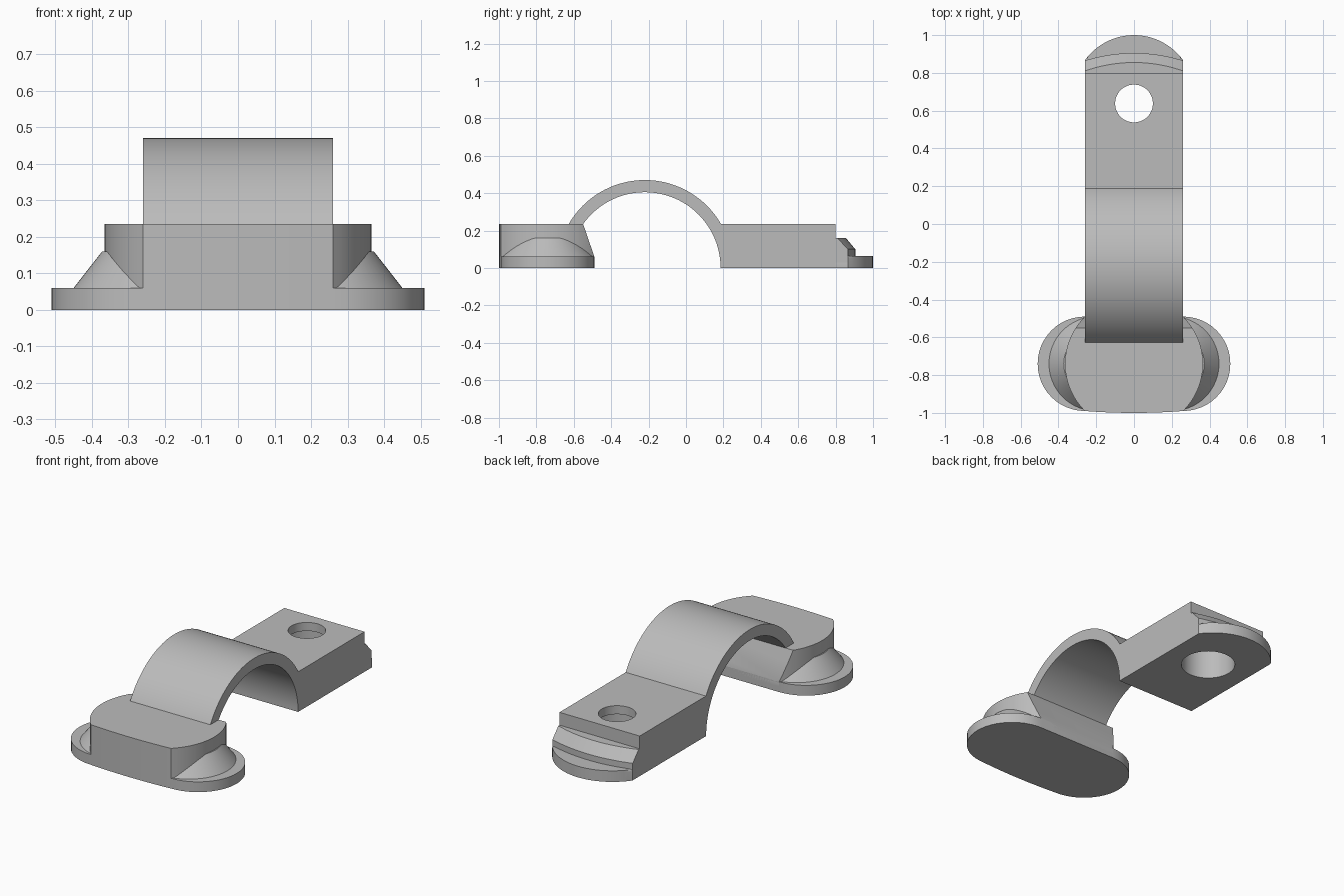
import bpy, bmesh
from math import atan2, sin, cos, pi
from mathutils import Vector

if "Cube" in bpy.data.objects:
    bpy.data.objects.remove(bpy.data.objects["Cube"])

grey = bpy.data.materials.new("plain grey")
grey.use_nodes = True
grey.diffuse_color = (0.5, 0.5, 0.5, 1)
grey.node_tree.nodes["Principled BSDF"].inputs["Base Color"].default_value = (0.5, 0.5, 0.5, 1)


def arc(p, q, sag, n=24):
    """Points from p to q, bulging by sag to the right of travel."""
    p, q = Vector(p), Vector(q)
    c = (q - p).length
    u = (q - p) / c
    out = Vector((u.y, -u.x))
    r = (c * c / 4 + sag * sag) / (2 * sag)
    a = 2 * atan2(2 * sag, c)
    mid = (p + q) / 2
    angles = [a * (2 * i / n - 1) for i in range(n + 1)]
    return [mid + u * r * sin(t) + out * (r * cos(t) - r + sag) for t in angles]


def circle(x, y, r, n=64):
    return [Vector((x + r * cos(2 * pi * i / n), y + r * sin(2 * pi * i / n))) for i in range(n)]


def at(outline, z):
    return [(p.x, p.y, z) for p in outline]


def loft(name, layers, round_top=0, cut=None):
    """Closed solid through matching rings, with optional rounded rim and planar cut."""
    bm = bmesh.new()
    rings = [[bm.verts.new(p) for p in ring] for ring in layers]
    n = len(rings[0])
    bm.faces.new(rings[0])
    bm.faces.new(rings[-1])
    for a, b in zip(rings, rings[1:]):
        for i in range(n):
            j = (i + 1) % n
            bm.faces.new((a[i], a[j], b[j], b[i]))
    if round_top:
        top = set(rings[-1])
        rim = [e for e in bm.edges if set(e.verts) <= top]
        bmesh.ops.bevel(bm, geom=rim, offset=round_top, segments=3, profile=0.5, affect='EDGES')
    if cut:
        res = bmesh.ops.bisect_plane(bm, geom=bm.verts[:] + bm.edges[:] + bm.faces[:],
                                     plane_co=cut[0], plane_no=cut[1], clear_outer=True)
        edges = [g for g in res["geom_cut"] if isinstance(g, bmesh.types.BMEdge)]
        bmesh.ops.holes_fill(bm, edges=edges)
    bmesh.ops.recalc_face_normals(bm, faces=bm.faces)
    mesh = bpy.data.meshes.new(name)
    bm.to_mesh(mesh)
    bm.free()
    mesh.materials.append(grey)
    ob = bpy.data.objects.new(name, mesh)
    bpy.context.collection.objects.link(ob)
    return ob


def smooth(ob):
    bpy.ops.object.select_all(action='DESELECT')
    ob.select_set(True)
    bpy.context.view_layer.objects.active = ob
    bpy.ops.object.shade_smooth_by_angle(angle=0.5)


W = 0.26      # half width of the strap
H = 0.235     # height of both mounting blocks
MID = -0.22   # centre of the arch


# Strap: arch running into the rear mounting block
def ring_points(r, start, end, n=48):
    return [(MID + r * cos(start + (end - start) * i / n),
             r * sin(start + (end - start) * i / n)) for i in range(n + 1)]


outer = ring_points(0.47, pi / 6, pi - 0.42)
inner = ring_points(0.405, pi - 0.49, 0)
profile = outer + inner + [(0.8, 0), (0.8, H)]
strap = loft("strap_and_rear_block", [[(x, y, z) for y, z in profile] for x in (-W, W)])

# Screw hole, wider from below
bore = [(0.148, -0.1), (0.148, 0.185), (0.1, 0.185), (0.1, 0.3)]
cutter = loft("screw_hole_cutter", [at(circle(0, 0.638, r), z) for r, z in bore])
cutter.hide_render = True
mod = strap.modifiers.new("screw_hole", 'BOOLEAN')
mod.operation = 'DIFFERENCE'
mod.solver = 'EXACT'
mod.object = cutter
bpy.context.view_layer.objects.active = strap
bpy.ops.object.modifier_apply(modifier=mod.name)
bpy.data.objects.remove(cutter)


# Rear end: sloped ledge above a rounded lip
def tongue(y, sag):
    return [Vector((-W, 0.795)), Vector((W, 0.795))] + arc((W, y), (-W, y), sag)


low, high = tongue(0.865, 0.04), tongue(0.81, 0.045)
ledge = loft("rear_ledge", [at(low, 0.03), at(low, 0.1), at(high, 0.16)])
lip = loft("rear_lip", [at(tongue(0.867, 0.133), z) for z in (0, 0.065)], round_top=0.012)


# Front foot: both outlines share the slightly bowed front edge
def foot_outline(side_sag):
    front, back = -0.99, -0.49
    return (arc((-W, front), (W, front), 0.01)[:-1]
            + arc((W, front), (W, back), side_sag)
            + arc((-W, back), (-W, front), side_sag)[:-1])


plate = loft("front_foot_plate", [at(foot_outline(0.25), z) for z in (0, 0.06)], round_top=0.01)
block = loft("front_block", [at(foot_outline(0.105), z) for z in (0.03, H)],
             cut=((0, -0.49, 0.06), (0, 0.175, 0.06)))

# Sloped shoulders on each side of the front block
parts = [strap, ledge, lip, plate, block]
for side, label in ((1, "left"), (-1, "right")):
    rings = [at(circle(side * 0.2, -0.74, r), z) for r, z in ((0.25, 0.06), (0.172, 0.16))]
    parts.append(loft(label + "_shoulder", rings))

for part in parts:
    smooth(part)
